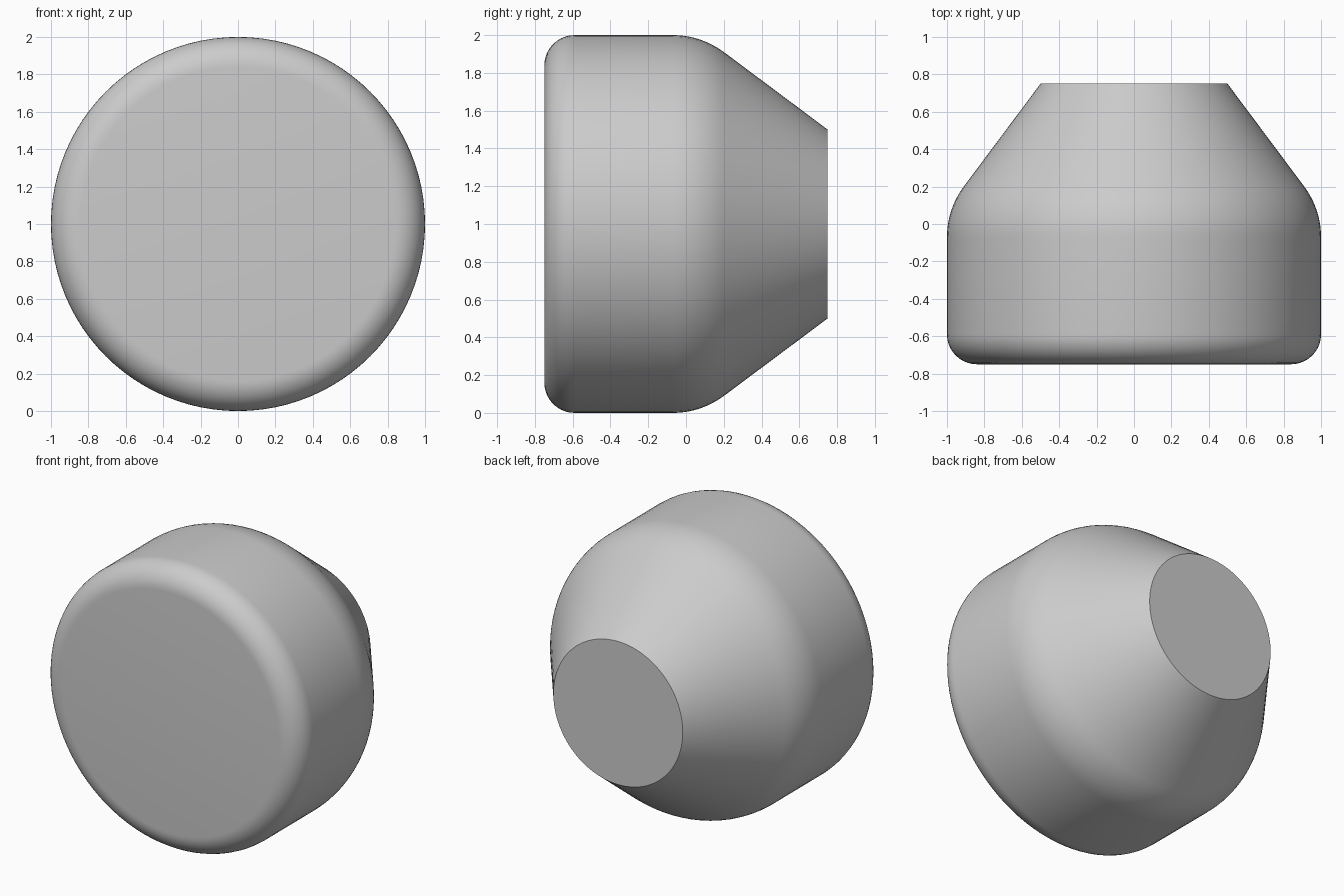
import bpy, bmesh, math
from mathutils import Vector, Matrix

if "Cube" in bpy.data.objects:
    bpy.data.objects.remove(bpy.data.objects["Cube"])

SIDES = 96
STEPS = 10


def fillet(before, corner, after, length):
    """Circular arc rounding a corner, starting `length` away from it."""
    c = Vector(corner)
    u = (Vector(before) - c).normalized()
    v = (Vector(after) - c).normalized()
    half = u.angle(v) / 2
    centre = c + (u + v).normalized() * (length / math.cos(half))
    a, b = c + u * length - centre, c + v * length - centre
    sweep = a.angle(b)
    return [centre + (a * math.sin(sweep * (1 - t)) + b * math.sin(sweep * t)) / math.sin(sweep)
            for t in (i / STEPS for i in range(STEPS + 1))]


# Profile as (radius, y): flat front, rounded rim, drum, rounded shoulder, cone
rim, shoulder, tip = (1, -0.75), (1, 0.08), (0.5, 0.75)
profile = fillet((0, -0.75), rim, shoulder, 0.16) + fillet(rim, shoulder, tip, 0.15) + [Vector(tip)]

# Lathe the profile around the y axis at z = 1
bm = bmesh.new()
rings = [[bm.verts.new((r * math.cos(a), y, 1 + r * math.sin(a)))
          for a in (2 * math.pi * i / SIDES for i in range(SIDES))] for r, y in profile]
for lo, hi in zip(rings, rings[1:]):
    for i in range(SIDES):
        j = (i + 1) % SIDES
        bm.faces.new((lo[i], lo[j], hi[j], hi[i]))

# Flat end caps
bm.faces.new(rings[0])
bm.faces.new(rings[-1])
bmesh.ops.recalc_face_normals(bm, faces=bm.faces)

mesh = bpy.data.meshes.new("tapered_knob")
bm.to_mesh(mesh)
bm.free()
knob = bpy.data.objects.new("tapered_knob", mesh)
bpy.context.collection.objects.link(knob)
bpy.context.view_layer.objects.active = knob
knob.select_set(True)
bpy.ops.object.shade_smooth_by_angle(angle=math.radians(30))
